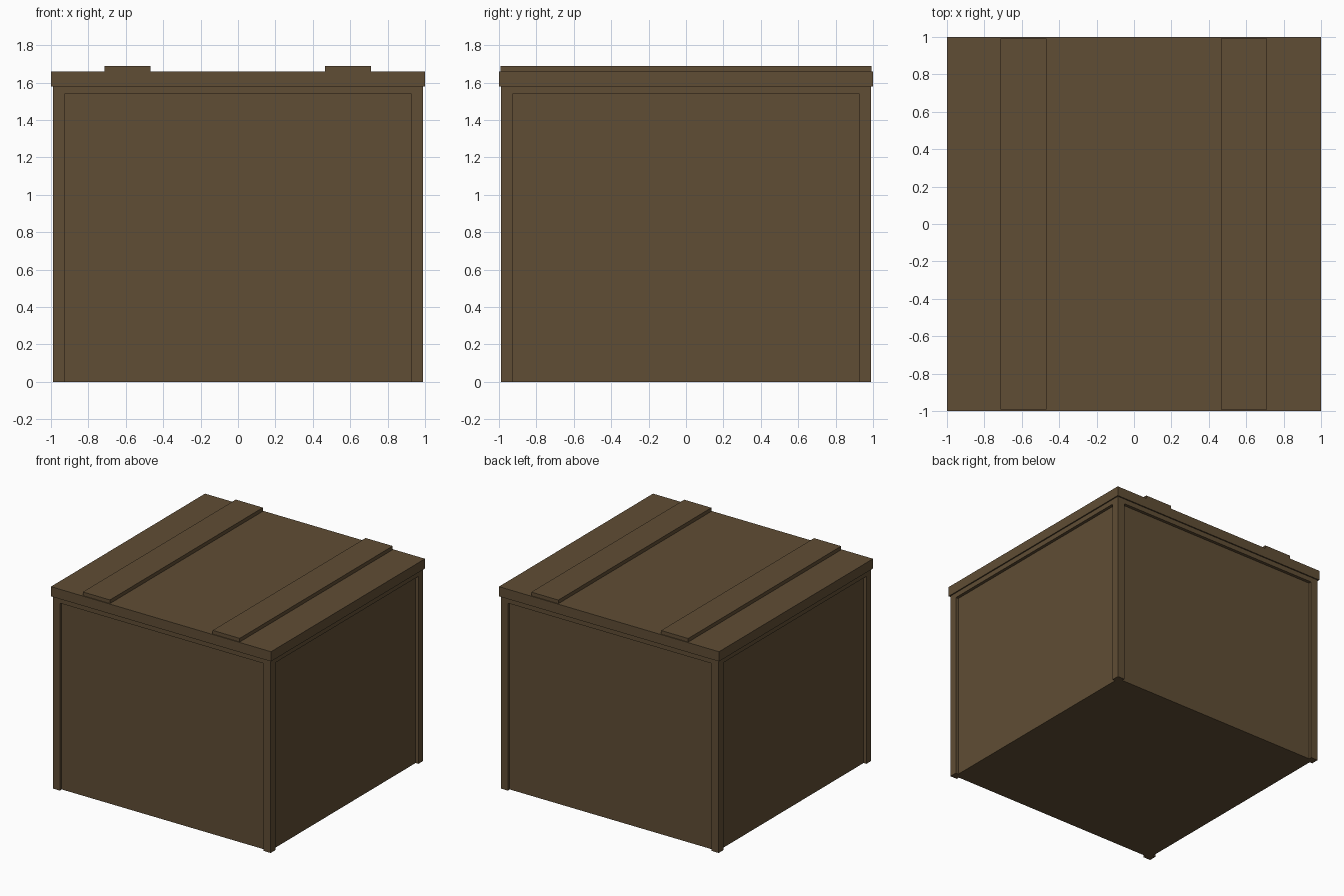
import bpy, bmesh

if "Cube" in bpy.data.objects:
    bpy.data.objects.remove(bpy.data.objects["Cube"])

wood = bpy.data.materials.new("brown wood")
wood.diffuse_color = (0.117, 0.075, 0.035, 1)
wood.use_nodes = True
wood.node_tree.nodes["Principled BSDF"].inputs["Base Color"].default_value = wood.diffuse_color


def box(name, x0, x1, y0, y1, z0, z1):
    bm = bmesh.new()
    bmesh.ops.create_cube(bm, size=1)
    for v in bm.verts:
        v.co.x = x1 if v.co.x > 0 else x0
        v.co.y = y1 if v.co.y > 0 else y0
        v.co.z = z1 if v.co.z > 0 else z0
    me = bpy.data.meshes.new(name)
    bm.to_mesh(me)
    bm.free()
    me.materials.append(wood)
    ob = bpy.data.objects.new(name, me)
    bpy.context.collection.objects.link(ob)
    return ob


OUT, POST, PANEL = 0.99, 0.927, 0.965

# Recessed panels as one inner box
box("side_panels", -PANEL, PANEL, -PANEL, PANEL, 0, 1.58)

# Corner posts
for sx in (-1, 1):
    for sy in (-1, 1):
        xs, ys = sorted((sx * POST, sx * OUT)), sorted((sy * POST, sy * OUT))
        box("corner_post", *xs, *ys, 0, 1.58)

# Top rails between the posts
for s in (-1, 1):
    a, b = sorted((s * POST, s * OUT))
    box("front_back_rail", -POST, POST, a, b, 1.54, 1.58)
    box("side_rail", a, b, -POST, POST, 1.54, 1.58)

# Lid and its two battens
box("lid", -1, 1, -1, 1, 1.58, 1.66)
for x in (-0.592, 0.588):
    box("lid_batten", x - 0.123, x + 0.123, -0.993, 0.993, 1.66, 1.69)
